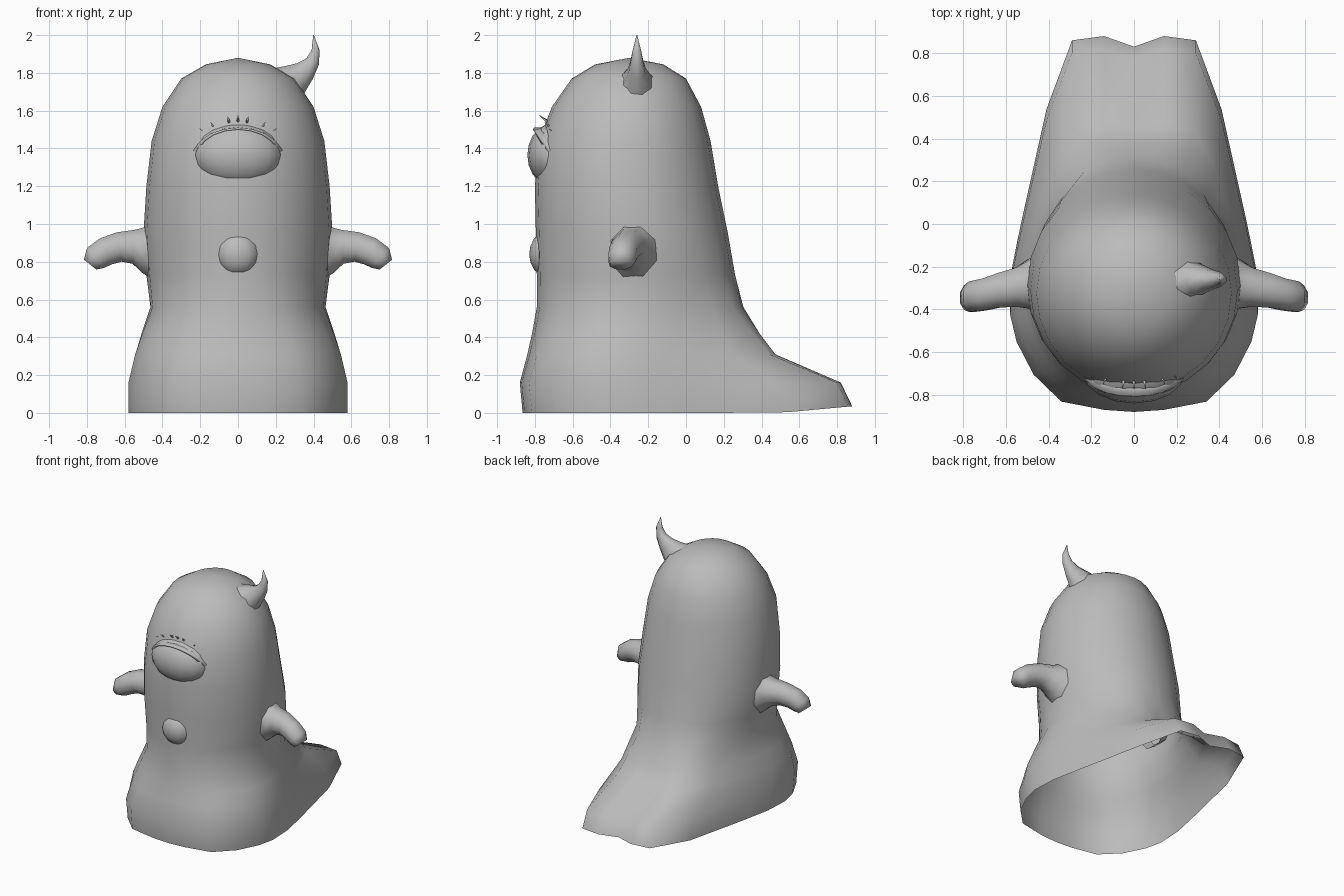
import bpy, bmesh, math
from mathutils import Vector, Matrix

if "Cube" in bpy.data.objects:
    bpy.data.objects.remove(bpy.data.objects["Cube"])

grey = bpy.data.materials.new("plain grey")
grey.diffuse_color = (0.5, 0.5, 0.5, 1)
grey.use_nodes = True
grey.node_tree.nodes["Principled BSDF"].inputs["Base Color"].default_value = grey.diffuse_color


def finish(name, bm):
    bmesh.ops.recalc_face_normals(bm, faces=bm.faces[:])
    me = bpy.data.meshes.new(name)
    bm.to_mesh(me)
    bm.free()
    me.materials.append(grey)
    me.polygons.foreach_set("use_smooth", [True] * len(me.polygons))
    ob = bpy.data.objects.new(name, me)
    bpy.context.collection.objects.link(ob)
    return ob


def skin(bm, rings):
    """Bridge a list of equally sized closed rings."""
    vs = [[bm.verts.new(p) for p in r] for r in rings]
    n = len(vs[0])
    for a, b in zip(vs, vs[1:]):
        for i in range(n):
            j = (i + 1) % n
            bm.faces.new((a[i], a[j], b[j], b[i]))
    return vs


def tube(name, pts, seg=8, mirror=1):
    """Tube in the xz plane; pts = (x, y, z, radius in plane, radius along y)."""
    rings = []
    for i, (x, y, z, r, ry) in enumerate(pts):
        a, b = pts[max(i - 1, 0)], pts[min(i + 1, len(pts) - 1)]
        side = Vector((-(b[2] - a[2]), 0, b[0] - a[0])).normalized()
        ring = []
        for k in range(seg):
            t = 2 * math.pi * (k + .5) / seg
            p = Vector((x, y, z)) + side * r * math.cos(t) + Vector((0, ry * math.sin(t), 0))
            ring.append((p.x * mirror, p.y, p.z))
        rings.append(ring)
    bm = bmesh.new()
    vs = skin(bm, rings)
    bm.faces.new(vs[-1])
    return finish(name, bm)


def ellipsoid(name, loc, radii, u=16, v=10):
    bm = bmesh.new()
    bmesh.ops.create_uvsphere(bm, u_segments=u, v_segments=v, radius=1)
    bmesh.ops.transform(bm, matrix=Matrix.Translation(loc) @ Matrix.Diagonal((*radii, 1)), verts=bm.verts)
    return finish(name, bm)


# Body: hollow gown, tail-shaped foot blending into an oval upper section
foot = [(0, -.87), (.14, -.86), (.34, -.82), (.47, -.69), (.55, -.53), (.58, -.4), (.57, -.2),
        (.53, 0), (.49, .18), (.41, .54), (.29, .865), (.14, .885), (0, .835)]
foot += [(-x, y) for x, y in foot[-2:0:-1]]
# height, half width, front y, back y, amount of foot outline
levels = [(0, .58, -.865, .88, 1), (.16, .58, -.88, .82, 1), (.31, .55, -.84, .48, .7),
          (.42, .515, -.815, .40, .5), (.56, .465, -.79, .31, .2), (.73, .485, -.79, .26, 0),
          (.96, .50, -.795, .22, 0), (1.2, .485, -.80, .17, 0), (1.44, .457, -.78, .13, 0),
          (1.62, .40, -.71, .08, 0), (1.77, .30, -.605, 0, 0), (1.845, .17, -.48, -.12, 0)]
rings = []
for z, w, yf, yb, t in levels:
    ring = []
    for k, (fx, fy) in enumerate(foot):
        a = math.tau * k / len(foot)
        ex, ey = w * math.sin(a), (yf + yb) / 2 - (yb - yf) / 2 * math.cos(a)
        gx, gy = fx * w / .58, yf + (fy + .87) / 1.755 * (yb - yf)
        lift = .035 * max(0, (fy - .5) / .385) if z == 0 else 0
        ring.append((ex + (gx - ex) * t, ey + (gy - ey) * t, z + lift))
    rings.append(ring)
bm = bmesh.new()
vs = skin(bm, rings)
top = bm.verts.new((0, -.3, 1.88))
for i in range(len(foot)):
    bm.faces.new((vs[-1][i], vs[-1][(i + 1) % len(foot)], top))
finish("body", bm)

# Arms, drooping outward with flared shoulders
arm = [(.40, -.28, .86, .20, .17), (.49, -.28, .865, .135, .125), (.55, -.295, .88, .098, .10),
       (.63, -.31, .878, .085, .088), (.70, -.33, .855, .082, .08), (.755, -.34, .82, .075, .077),
       (.783, -.345, .785, .045, .062)]
tube("right_arm", arm)
tube("left_arm", arm, mirror=-1)

# Curved horn on one side of the head
tube("horn", [(.22, -.27, 1.71, .14, .13), (.30, -.26, 1.765, .095, .075), (.355, -.26, 1.81, .063, .05),
              (.395, -.26, 1.86, .04, .036), (.411, -.26, 1.92, .023, .024), (.40, -.26, 2.0, .002, .002)])

# Eye and nose
ellipsoid("eye", (0, -.70, 1.365), (.235, .14, .17))
ellipsoid("nose", (0, -.745, .84), (.115, .085, .115), 12, 8)

# Upper eyelid: thin band arched over the eye
bm = bmesh.new()
band = []
for k in range(11):
    a = math.pi * k / 10
    c, s = math.cos(a), math.sin(a)
    band.append([(.245 * c, -.69 - .115 * s, 1.345 + .165 * s), (.215 * c, -.725 - .085 * s, 1.355 + .145 * s),
                 (.235 * c, -.66 - .06 * s, 1.35 + .165 * s)])
skin(bm, band)
finish("eyelid", bm)

# Eyelashes: small spikes fanned above the lid
for i, x in enumerate((-.195, -.14, -.053, 0, .053, .14, .195)):
    bm = bmesh.new()
    bmesh.ops.create_cone(bm, segments=5, radius1=.009, radius2=0, depth=.06, cap_ends=True)
    d = Vector((x * .9, -.25, .2)).normalized()
    loc = Vector((x * .97, -.755 + 1.2 * x * x, 1.56 - 1.8 * x * x))
    bmesh.ops.transform(bm, matrix=Matrix.Translation(loc) @ d.to_track_quat('Z', 'Y').to_matrix().to_4x4(),
                        verts=bm.verts)
    finish("eyelash_%d" % (i + 1), bm)
